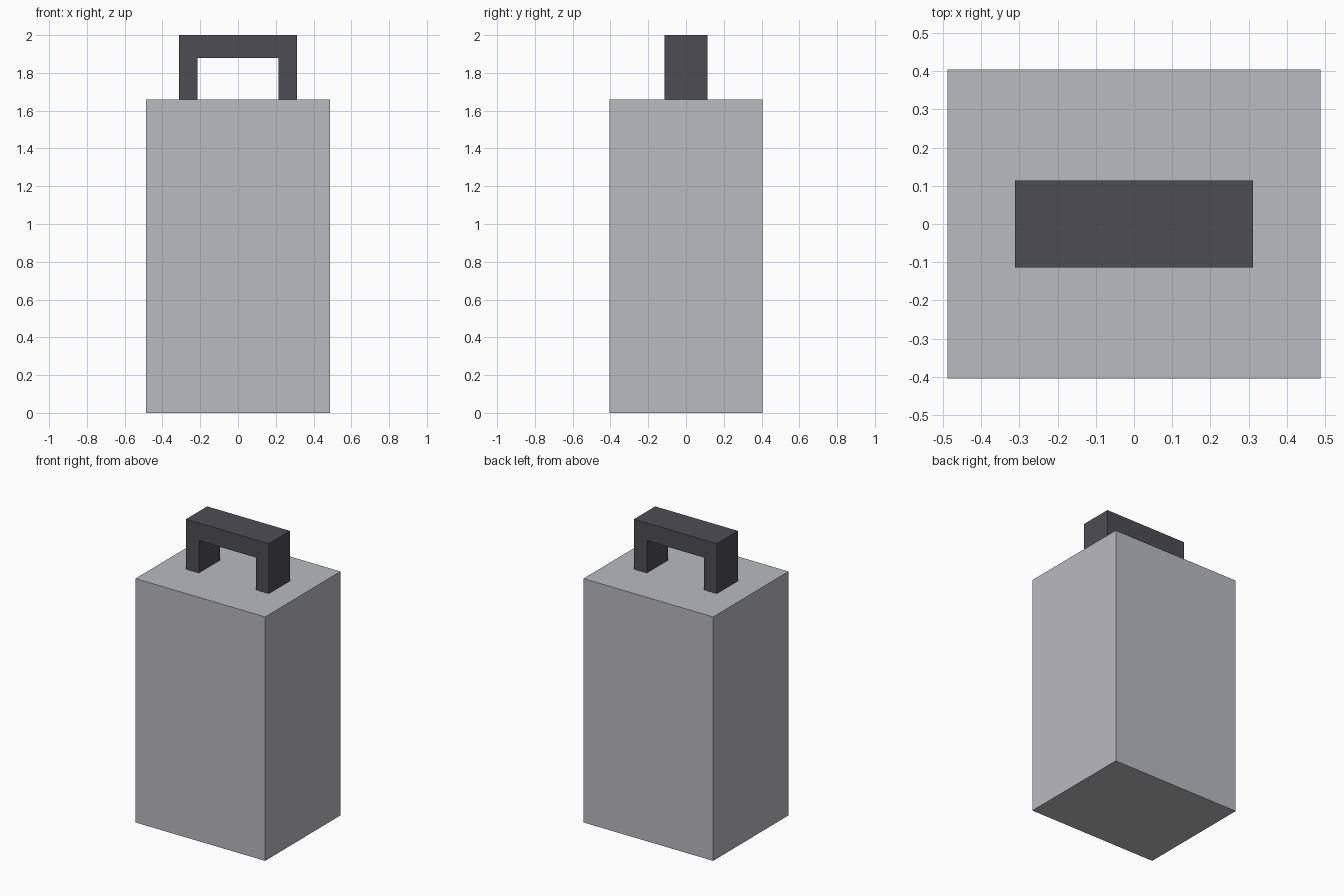
import bpy
import bmesh

default = bpy.data.objects.get("Cube")
if default:
    bpy.data.objects.remove(default, do_unlink=True)


def make_material(name, colour):
    mat = bpy.data.materials.new(name)
    mat.use_nodes = True
    mat.diffuse_color = colour
    mat.node_tree.nodes["Principled BSDF"].inputs["Base Color"].default_value = colour
    return mat


def extrude_profile(name, profile, half_depth, mat):
    """Extrude a closed x-z outline along y, centred on y = 0."""
    bm = bmesh.new()
    face = bm.faces.new([bm.verts.new((x, -half_depth, z)) for x, z in profile])
    result = bmesh.ops.extrude_face_region(bm, geom=[face])
    moved = [v for v in result["geom"] if isinstance(v, bmesh.types.BMVert)]
    bmesh.ops.translate(bm, verts=moved, vec=(0, 2 * half_depth, 0))
    # The extrusion keeps the starting face, so both ends are closed
    if len(bm.faces) < len(profile) + 2:
        bm.faces.new([v for v in bm.verts if v.co.y < 0])
    bmesh.ops.recalc_face_normals(bm, faces=bm.faces)
    mesh = bpy.data.meshes.new(name)
    bm.to_mesh(mesh)
    bm.free()
    mesh.materials.append(mat)
    obj = bpy.data.objects.new(name, mesh)
    bpy.context.collection.objects.link(obj)
    return obj


def mirrored(half):
    """Complete a right-hand outline with its mirror image in x."""
    return half + [(-x, z) for x, z in reversed(half)]


light_grey = make_material("light grey", (0.49, 0.495, 0.52, 1))
dark_grey = make_material("dark grey", (0.076, 0.074, 0.084, 1))

body_top = 1.66

# Tall rectangular body
extrude_profile("body", mirrored([(0.488, 0), (0.488, body_top)]), 0.405, light_grey)

# Square-cornered carrying handle: inner opening, then outer edge
handle_half = [(0.215, 1.88), (0.215, body_top), (0.312, body_top), (0.312, 2.0)]
extrude_profile("handle", mirrored(handle_half), 0.114, dark_grey)
